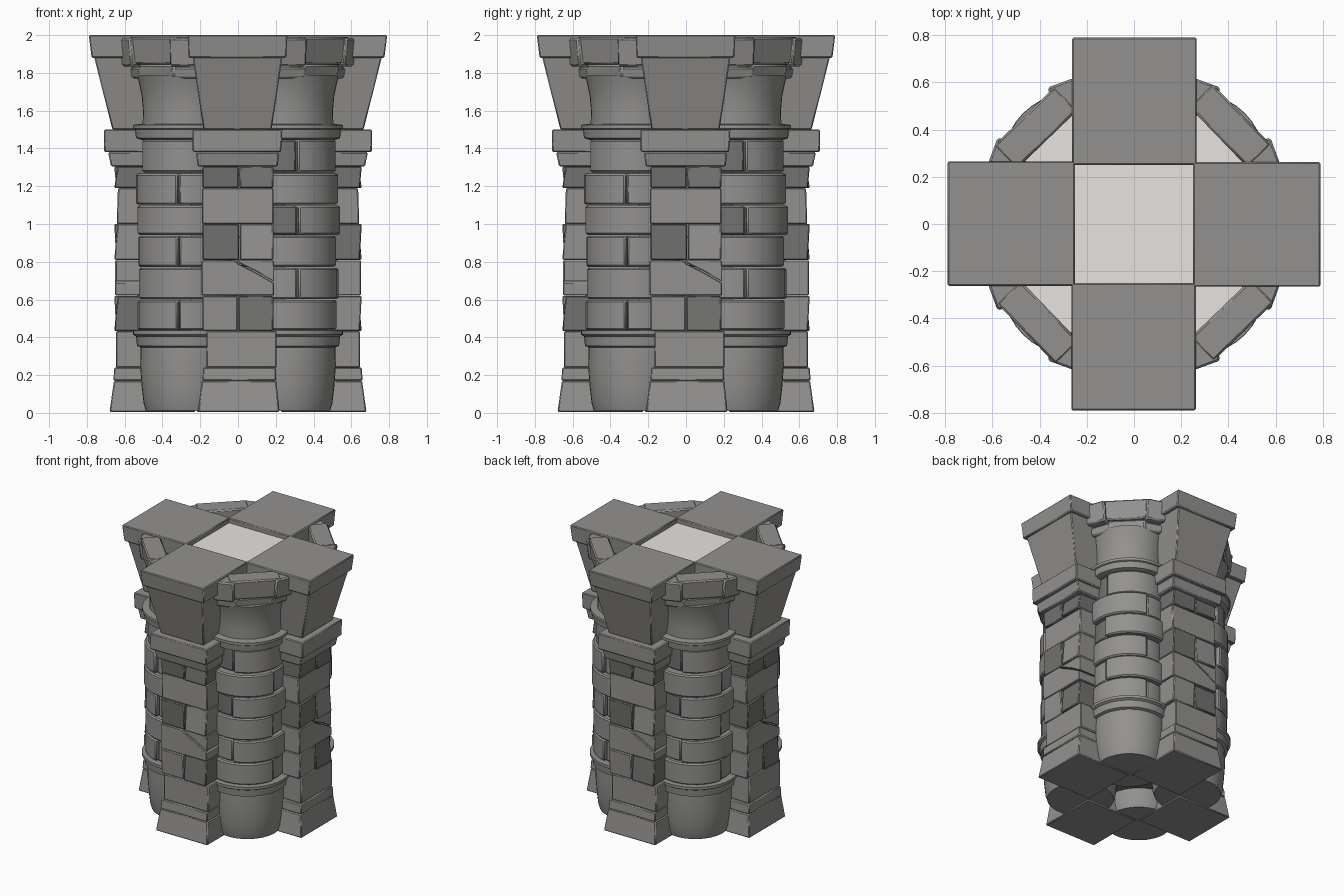
import bpy, bmesh, math, random
from mathutils import Matrix

if "Cube" in bpy.data.objects:
    bpy.data.objects.remove(bpy.data.objects["Cube"])

random.seed(4)
CX, CY = 0.26, -0.26          # axis of the front-right round column


def material(name, rgb):
    m = bpy.data.materials.new(name)
    m.diffuse_color = (*rgb, 1)
    m.use_nodes = True
    m.node_tree.nodes["Principled BSDF"].inputs["Base Color"].default_value = m.diffuse_color
    return m


STONE = material("dark_stone", (0.29, 0.285, 0.275))
SHADE = material("shaded_stone", (0.17, 0.168, 0.162))
PALE = material("pale_floor", (0.8, 0.77, 0.75))


def finish(name, bm, bevel=0.006, mat=STONE, copies=4):
    """Link copies of a part, one per quarter turn."""
    bmesh.ops.recalc_face_normals(bm, faces=bm.faces)
    me = bpy.data.meshes.new(name)
    bm.to_mesh(me)
    bm.free()
    me.materials.append(mat)
    for p in me.polygons:
        p.use_smooth = True
    me.set_sharp_from_angle(angle=math.radians(32))
    for i in range(copies):
        ob = bpy.data.objects.new(f"{name}_{i + 1}", me)
        ob.rotation_euler.z = i * math.pi / 2
        bpy.context.collection.objects.link(ob)
        if bevel:
            m = ob.modifiers.new("worn_edges", 'BEVEL')
            m.width = bevel
            m.segments = 1
            m.limit_method = 'ANGLE'
            m.angle_limit = math.radians(40)


def loft(bm, lower, upper):
    """Solid between two matching rings of points."""
    a = [bm.verts.new(p) for p in lower]
    b = [bm.verts.new(p) for p in upper]
    n = len(a)
    bm.faces.new(a[::-1])
    bm.faces.new(b)
    for i in range(n):
        bm.faces.new((a[i], a[(i + 1) % n], b[(i + 1) % n], b[i]))


def stone(name, z0, z1, bottom, top=None, inner=-0.2, mat=STONE):
    """Front pier block; bottom/top = (left x, right x, outer y)."""
    top = top or bottom
    bm = bmesh.new()
    ring = lambda s, z: [(s[0], s[2], z), (s[1], s[2], z), (s[1], inner, z), (s[0], inner, z)]
    loft(bm, ring(bottom, z0), ring(top, z1))
    finish(name, bm, mat=mat)


def slab(name, outline, y0, y1):
    """Outline in x,z pushed along y."""
    bm = bmesh.new()
    loft(bm, [(x, y0, z) for x, z in outline], [(x, y1, z) for x, z in outline])
    finish(name, bm, 0.004)


def arc_stone(name, a0, a1, r, z0, z1, mat=STONE):
    """Curved column stone between two angles in degrees."""
    n = 12
    pts = [(CX, CY)]
    for i in range(n + 1):
        a = math.radians(a0 + (a1 - a0) * i / n)
        pts.append((CX + r * math.cos(a), CY + r * math.sin(a)))
    bm = bmesh.new()
    loft(bm, [(x, y, z0) for x, y in pts], [(x, y, z1) for x, y in pts])
    finish(name, bm, 0.009, mat)


def turned(name, profile, n=40, mat=STONE):
    """Capped solid of revolution on the column axis."""
    bm = bmesh.new()
    rings = [[bm.verts.new((CX + r * math.cos(2 * math.pi * i / n),
                            CY + r * math.sin(2 * math.pi * i / n), z)) for i in range(n)]
             for r, z in profile]
    for a, b in zip(rings, rings[1:]):
        for i in range(n):
            bm.faces.new((a[i], a[(i + 1) % n], b[(i + 1) % n], b[i]))
    bm.faces.new(rings[0][::-1])
    bm.faces.new(rings[-1])
    finish(name, bm, 0, mat)


def ring_block(name, x, y, deg, length, depth, z0, z1, flare=0.015):
    """Box lying around the column head, leaning slightly outward."""
    bm = bmesh.new()
    l, d = length / 2, depth / 2
    loft(bm, [(-l, -d + flare, z0), (l, -d + flare, z0), (l, d, z0), (-l, d, z0)],
         [(-l, -d, z1), (l, -d, z1), (l, d, z1), (-l, d, z1)])
    bm.transform(Matrix.Translation((x, y, 0)) @ Matrix.Rotation(math.radians(deg), 4, 'Z'))
    finish(name, bm, 0.01)


# Square piers: plinth and courses
stone("pier_plinth", 0.005, 0.17, (-0.213, 0.22, -0.68), (-0.192, 0.203, -0.657), inner=-0.225)
stone("plinth_fillet", 0.17, 0.24, (-0.188, 0.203, -0.66), (-0.185, 0.2, -0.655))
stone("pier_stone_low", 0.24, 0.433, (-0.168, 0.205, -0.647))
halves = [(0.433, 0.62, 0.0, STONE, SHADE), (0.81, 1.0, 0.008, SHADE, STONE), (1.19, 1.305, 0.006, SHADE, SHADE)]
for k, (z0, z1, gap, left, right) in enumerate(halves):
    stone(f"pier_half_left_{k}", z0, z1, (-0.188, gap - 0.003, -0.645), (-0.188, gap - 0.003, -0.655), mat=left)
    stone(f"pier_half_right_{k}", z0, z1, (gap + 0.003, 0.187, -0.655), (gap + 0.003, 0.187, -0.638), mat=right)
stone("pier_stone_high", 1.0, 1.19, (-0.19, 0.19, -0.642), (-0.19, 0.188, -0.636))

# Cracked stone, broken along a diagonal
slab("cracked_stone", [(-0.192, 0.622), (0.19, 0.622), (0.19, 0.688), (0.09, 0.745),
                       (0.0, 0.79), (-0.02, 0.808), (-0.192, 0.808)], -0.65, -0.2)
slab("broken_corner", [(0.19, 0.695), (0.19, 0.808), (-0.008, 0.808), (0.006, 0.794),
                       (0.093, 0.751)], -0.646, -0.2)

# Pier cornice, flared bracket and capping slab
stone("cornice_lower", 1.305, 1.38, (-0.213, 0.21, -0.672), (-0.223, 0.218, -0.688))
stone("cornice_upper", 1.38, 1.5, (-0.24, 0.228, -0.708), (-0.243, 0.235, -0.71))
stone("flared_bracket", 1.5, 1.885, (-0.183, 0.178, -0.665), (-0.24, 0.235, -0.762))
stone("cap_slab", 1.88, 2.0, (-0.262, 0.255, -0.775), (-0.266, 0.262, -0.79), inner=-0.25)

# Round columns: drum, bands, neck and pale floor inside the head
turned("column_drum", [(0.228, 0.012), (0.24, 0.05), (0.25, 0.14), (0.258, 0.25), (0.255, 0.36)])
turned("lower_band", [(0.25, 0.345), (0.275, 0.355), (0.28, 0.405), (0.297, 0.415), (0.297, 0.435), (0.25, 0.437)])
turned("upper_band", [(0.25, 1.445), (0.28, 1.455), (0.286, 1.5), (0.295, 1.505), (0.295, 1.525), (0.23, 1.532)])
turned("column_neck", [(0.245, 1.52), (0.243, 1.6), (0.25, 1.68), (0.265, 1.75), (0.278, 1.79)])
turned("head_floor", [(0.2, 1.78), (0.2, 1.85)], mat=PALE)

# Alternating curved courses
zs = [0.435, 0.6, 0.77, 0.94, 1.1, 1.27, 1.45]
for k in range(6):
    z0, z1 = zs[k] + 0.003, zs[k + 1] - 0.003
    big = 0.275 + random.uniform(-0.008, 0.008) - (0.02 if k == 5 else 0)
    small = big - random.uniform(0.015, 0.03)
    if k % 2:
        arc_stone(f"curved_stone_long_{k}", -77, 70, big, z0, z1)
        arc_stone(f"curved_stone_short_{k}", -165, -78, small, z0, z1, SHADE if k > 2 else STONE)
    else:
        arc_stone(f"curved_stone_long_{k}", -165, -13, big, z0, z1)
        arc_stone(f"curved_stone_short_{k}", -12, 70, small, z0, z1)

# Blocks ringing the head of each column
ring_block("head_block", 0.417, -0.407, 44, 0.36, 0.14, 1.845, 1.99)
ring_block("head_side_front", 0.27, -0.545, 20, 0.16, 0.13, 1.835, 1.985)
ring_block("head_side_right", 0.545, -0.27, 70, 0.16, 0.13, 1.835, 1.985)
ring_block("head_under_block", 0.4, -0.39, 45, 0.27, 0.13, 1.775, 1.845, 0.01)
ring_block("head_under_front", 0.26, -0.495, 18, 0.18, 0.12, 1.77, 1.83, 0.01)
ring_block("head_under_right", 0.495, -0.26, 72, 0.18, 0.12, 1.77, 1.83, 0.01)

# Core whose pale top closes the middle of the cross
sq = [(-0.25, -0.25), (0.25, -0.25), (0.25, 0.25), (-0.25, 0.25)]
for name, z0, z1, mat in (("core", 0.15, 1.9, SHADE), ("core_floor", 1.9, 1.965, PALE)):
    bm = bmesh.new()
    loft(bm, [(x, y, z0) for x, y in sq], [(x, y, z1) for x, y in sq])
    finish(name, bm, 0, mat, 1)
